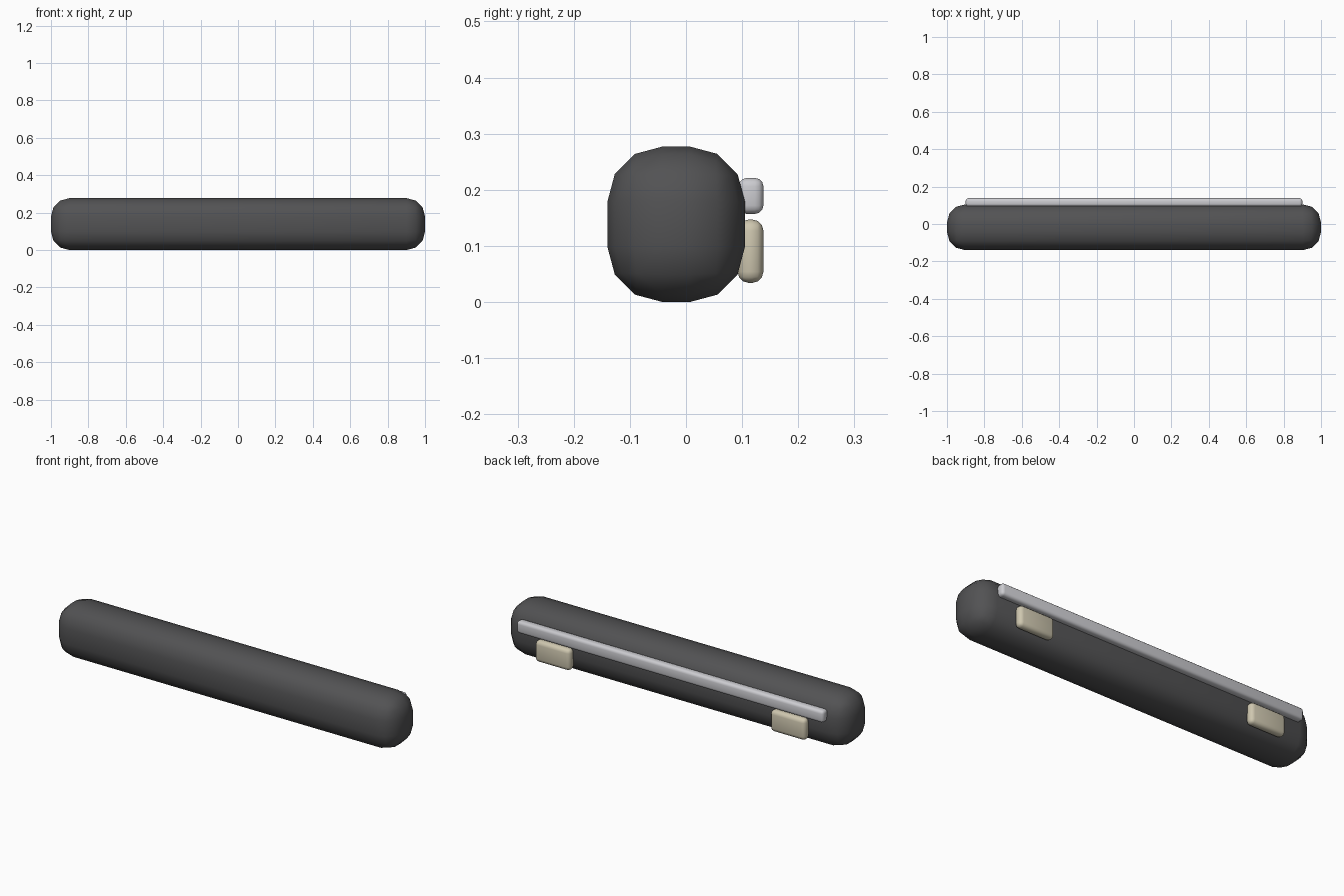
import bpy
from math import radians

cube = bpy.data.objects.get("Cube")
if cube:
    bpy.data.objects.remove(cube, do_unlink=True)


def material(name, color):
    mat = bpy.data.materials.new(name)
    mat.use_nodes = True
    mat.diffuse_color = (*color, 1)
    mat.node_tree.nodes["Principled BSDF"].inputs["Base Color"].default_value = (*color, 1)
    return mat


def rounded_box(name, low, high, radius, mat):
    """Box between two corners with three-segment rounded edges."""
    centre = [(a + b) / 2 for a, b in zip(low, high)]
    bpy.ops.mesh.primitive_cube_add(size=1, location=centre)
    obj = bpy.context.object
    obj.name = name
    obj.scale = [b - a for a, b in zip(low, high)]
    bpy.ops.object.transform_apply(location=False, rotation=False, scale=True)
    bevel = obj.modifiers.new("Rounding", "BEVEL")
    bevel.width = radius
    bevel.segments = 3
    bpy.ops.object.modifier_apply(modifier=bevel.name)
    bpy.ops.object.shade_smooth_by_angle(angle=radians(50))
    obj.data.materials.append(mat)
    return obj


charcoal = material("charcoal", (0.085, 0.085, 0.088))
silver = material("silver", (0.6, 0.6, 0.63))
cream = material("cream", (0.62, 0.57, 0.43))

# Main rounded bar
rounded_box("bar_body", (-1, -0.14, 0), (1, 0.105, 0.277), 0.098, charcoal)

# Long trim strip along the back
rounded_box("trim_strip", (-0.9, 0.093, 0.157), (0.9, 0.138, 0.221), 0.015, silver)

# Pair of mounting pads under the strip
for side, x in (("left", 0.69), ("right", -0.69)):
    rounded_box(side + "_pad", (x - 0.103, 0.092, 0.034), (x + 0.103, 0.138, 0.147), 0.02, cream)
